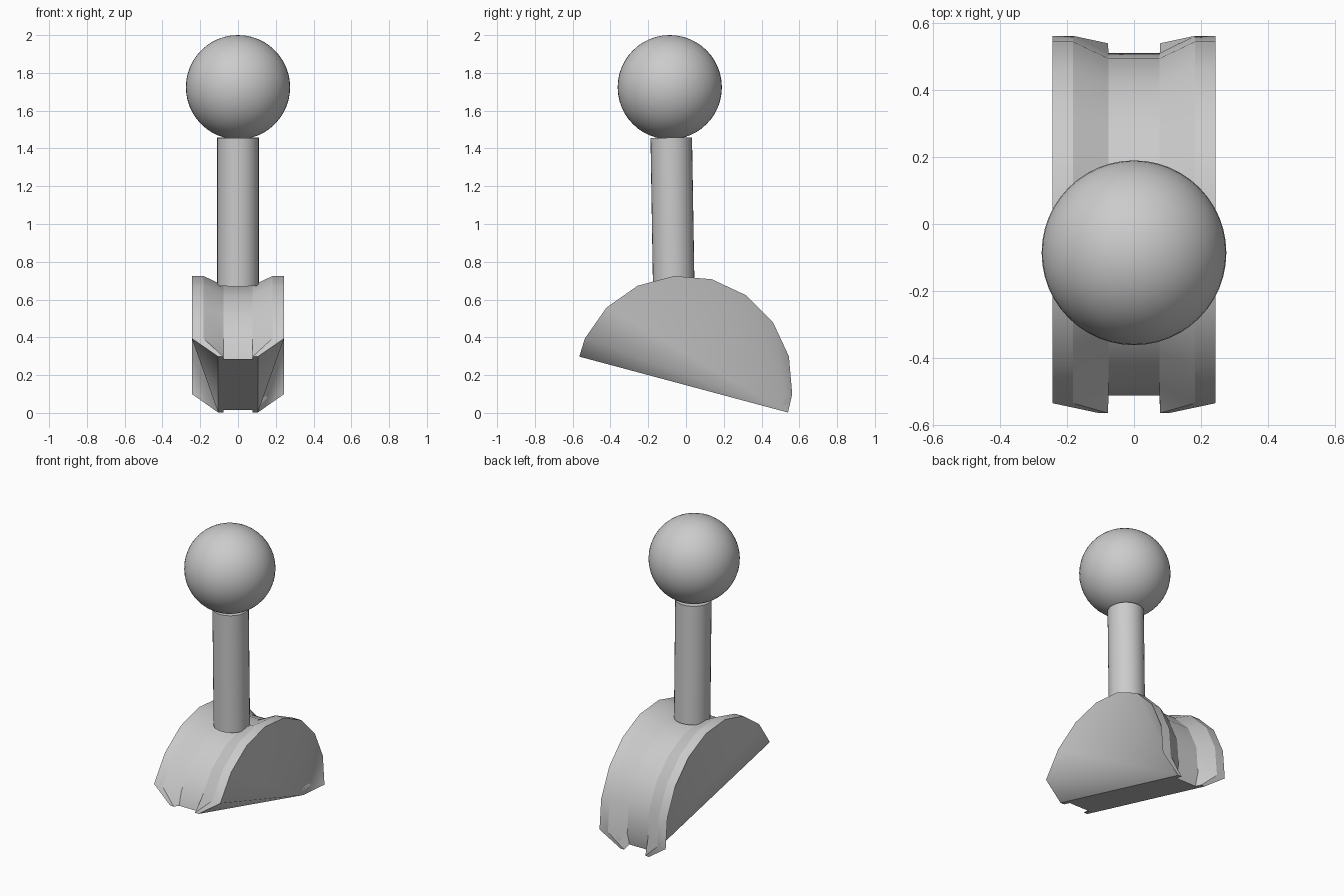
import bpy, bmesh
from math import radians, cos, sin
from mathutils import Vector

if "Cube" in bpy.data.objects:
    bpy.data.objects.remove(bpy.data.objects["Cube"])

CENTRE_Y, CENTRE_Z, TILT = -0.0125, 0.15, 15


def finish(bm, name):
    bmesh.ops.recalc_face_normals(bm, faces=bm.faces[:])
    mesh = bpy.data.meshes.new(name)
    bm.to_mesh(mesh)
    bm.free()
    ob = bpy.data.objects.new(name, mesh)
    bpy.context.collection.objects.link(ob)
    return ob


def smooth(ob, angle=30):
    bpy.ops.object.select_all(action='DESELECT')
    ob.select_set(True)
    bpy.context.view_layer.objects.active = ob
    bpy.ops.object.shade_smooth_by_angle(angle=radians(angle))


# Grooved half-wheel base: cross-section (x, radius) swept around half a turn
mid = [(0.244, 0.577), (0.182, 0.577), (0.076, 0.525)]
end = [(0.105, 0.572), (0.078, 0.572), (0.076, 0.517)]
angles = [0] + list(range(10, 171, 20)) + [180]
bm = bmesh.new()
rows = []
for a in angles:
    half = end if a in (0, 180) else mid
    section = [(-x, r) for x, r in half] + list(reversed(half))
    t = radians(a - TILT)
    rows.append([bm.verts.new((x, CENTRE_Y + r * cos(t), CENTRE_Z + r * sin(t)))
                 for x, r in section])
for p, q in zip(rows, rows[1:]):
    for i in range(5):
        bm.faces.new((p[i], p[i + 1], q[i + 1], q[i]))
# Sides: shallow fans spreading from the tucked-in lower back corner
for i in (0, 5):
    rim = [r[i] for r in rows]
    for b, c in zip(rim[1:], rim[2:]):
        bm.faces.new((rim[0], b, c))
bm.faces.new(rows[0] + rows[-1][::-1])                 # underside

# Smooth around the arc and over the sides, crisp along the groove and rim
for f in bm.faces:
    f.smooth = True
for p, q in zip(rows, rows[1:]):
    for a, b in zip(p, q):
        bm.edges.get((a, b)).smooth = False
for row in (rows[0], rows[-1]):
    for a, b in zip(row, row[1:]):
        bm.edges.get((a, b)).smooth = False
for i in (0, 5):
    bm.edges.get((rows[0][i], rows[-1][i])).smooth = False
finish(bm, "grooved_base")

# Slightly leaning shaft resting on the groove
bottom, top = Vector((0, -0.065, 0.672)), Vector((0, -0.078, 1.457))
axis = top - bottom
bm = bmesh.new()
bmesh.ops.create_cone(bm, cap_ends=True, segments=32, radius1=0.11, radius2=0.11,
                      depth=axis.length)
shaft = finish(bm, "shaft")
smooth(shaft)
shaft.location = (bottom + top) / 2
shaft.rotation_euler = axis.to_track_quat('Z', 'Y').to_euler()

# Ball knob
bm = bmesh.new()
bmesh.ops.create_uvsphere(bm, u_segments=48, v_segments=24, radius=0.276)
ball = finish(bm, "ball_knob")
smooth(ball)
ball.location = (0, -0.086, 1.724)
